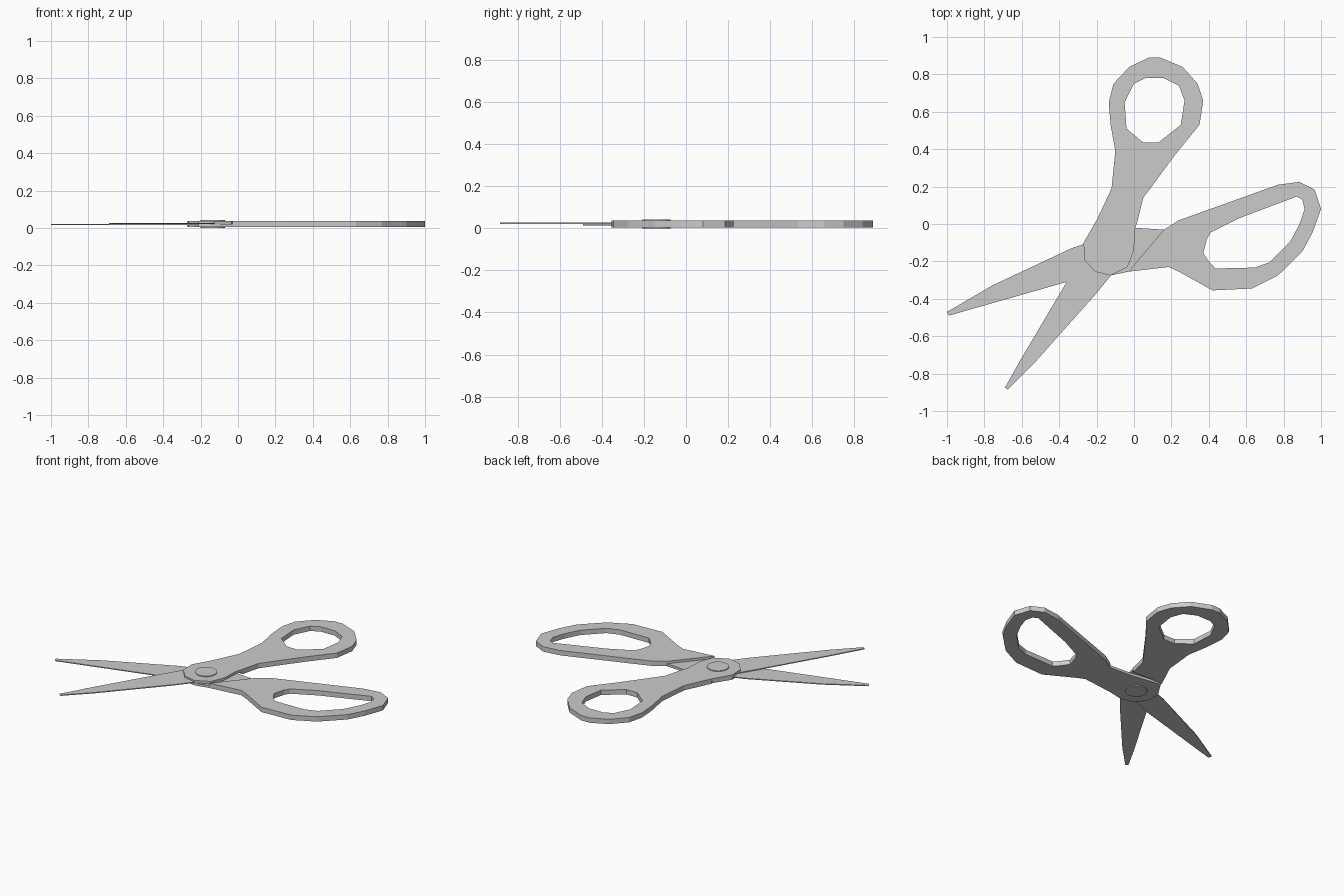
import bpy
import bmesh
from mathutils.geometry import tessellate_polygon
from mathutils import Vector

cube = bpy.data.objects.get("Cube")
if cube:
    bpy.data.objects.remove(cube, do_unlink=True)

grey = bpy.data.materials.new("plain grey")
grey.use_nodes = True
COLOUR = (0.6, 0.6, 0.6, 1)
grey.diffuse_color = COLOUR
grey.node_tree.nodes["Principled BSDF"].inputs["Base Color"].default_value = COLOUR

BOTTOM, MIDDLE, TOP = 0.005, 0.021, 0.037


def plate(name, loops, low, high):
    """Flat plate from an outline and optional holes, between two heights."""
    bm = bmesh.new()
    loops = [[Vector((x, y, low)) for x, y in loop] for loop in loops]
    verts = [bm.verts.new(p) for loop in loops for p in loop]
    for tri in tessellate_polygon(loops):
        bm.faces.new([verts[i] for i in tri])
    bmesh.ops.dissolve_limit(bm, angle_limit=0.01, verts=bm.verts[:], edges=bm.edges[:])
    result = bmesh.ops.extrude_face_region(bm, geom=bm.faces[:])
    for v in result["geom"]:
        if isinstance(v, bmesh.types.BMVert):
            v.co.z = high
    bmesh.ops.recalc_face_normals(bm, faces=bm.faces[:])
    mesh = bpy.data.meshes.new(name)
    bm.to_mesh(mesh)
    bm.free()
    mesh.materials.append(grey)
    obj = bpy.data.objects.new(name, mesh)
    bpy.context.collection.objects.link(obj)
    return obj


# Round handle: full-thickness grip, then a half-thickness upper hub
round_grip = [(.02, .02), (.05, .14), (.22, .37), (.35, .53), (.37, .66), (.34, .75),
              (.26, .84), (.14, .89), (.08, .89), (-.025, .84), (-.11, .75),
              (-.135, .65), (-.125, .53), (-.10, .39), (-.12, .19), (-.2, .02)]
round_hole = [(.06, .78), (.16, .78), (.24, .74), (.27, .66), (.25, .53),
              (.13, .435), (.05, .435), (-.04, .51), (-.05, .65), (0, .75)]
upper_hub = [(.02, .02), (-.2, .02), (-.27, -.1), (-.265, -.19), (-.21, -.255),
             (-.125, -.275), (-.035, -.23), (0, -.14), (.005, -.03)]
plate("round_handle", [round_grip, round_hole], BOTTOM, TOP)
plate("upper_hub", [upper_hub], MIDDLE, TOP)

# Long handle: full-thickness grip, then a half-thickness lower hub
long_grip = [(.16, -.03), (.24, .02), (.77, .21), (.885, .225), (.965, .185),
             (1, .08), (.955, -.045), (.9, -.147), (.77, -.275), (.63, -.345),
             (.42, -.355), (.24, -.255), (.185, -.23), (-.03, -.255)]
long_hole = [(.41, -.045), (.56, .03), (.87, .147), (.9, .13), (.912, .08),
             (.885, 0), (.835, -.095), (.725, -.205), (.645, -.233), (.435, -.238),
             (.4, -.2), (.37, -.155), (.39, -.08)]
lower_hub = [(.16, -.03), (0, -.02), (-.2, .01), (-.27, -.1), (-.265, -.19),
             (-.21, -.255), (-.125, -.275), (-.03, -.255)]
plate("long_handle", [long_grip, long_hole], BOTTOM, TOP)
plate("lower_hub", [lower_hub], BOTTOM, MIDDLE)

# Blades lie on each other at the pivot
plate("upper_blade", [[(-.69, -.875), (-.675, -.885), (-.53, -.74), (-.2, -.37),
                       (-.12, -.27), (-.1, -.15), (-.25, -.13), (-.36, -.31),
                       (-.6, -.715)]], MIDDLE, .027)
plate("lower_blade", [[(-1, -.47), (-.99, -.49), (-.36, -.31), (-.19, -.24),
                       (-.1, -.15), (-.26, -.105), (-.335, -.13),
                       (-.76, -.33)]], .015, MIDDLE)

# Pivot screw through both hubs
bpy.ops.mesh.primitive_cylinder_add(vertices=16, radius=.066, depth=.042,
                                    location=(-.135, -.14, .021))
screw = bpy.context.object
screw.name = "pivot_screw"
screw.data.materials.append(grey)
